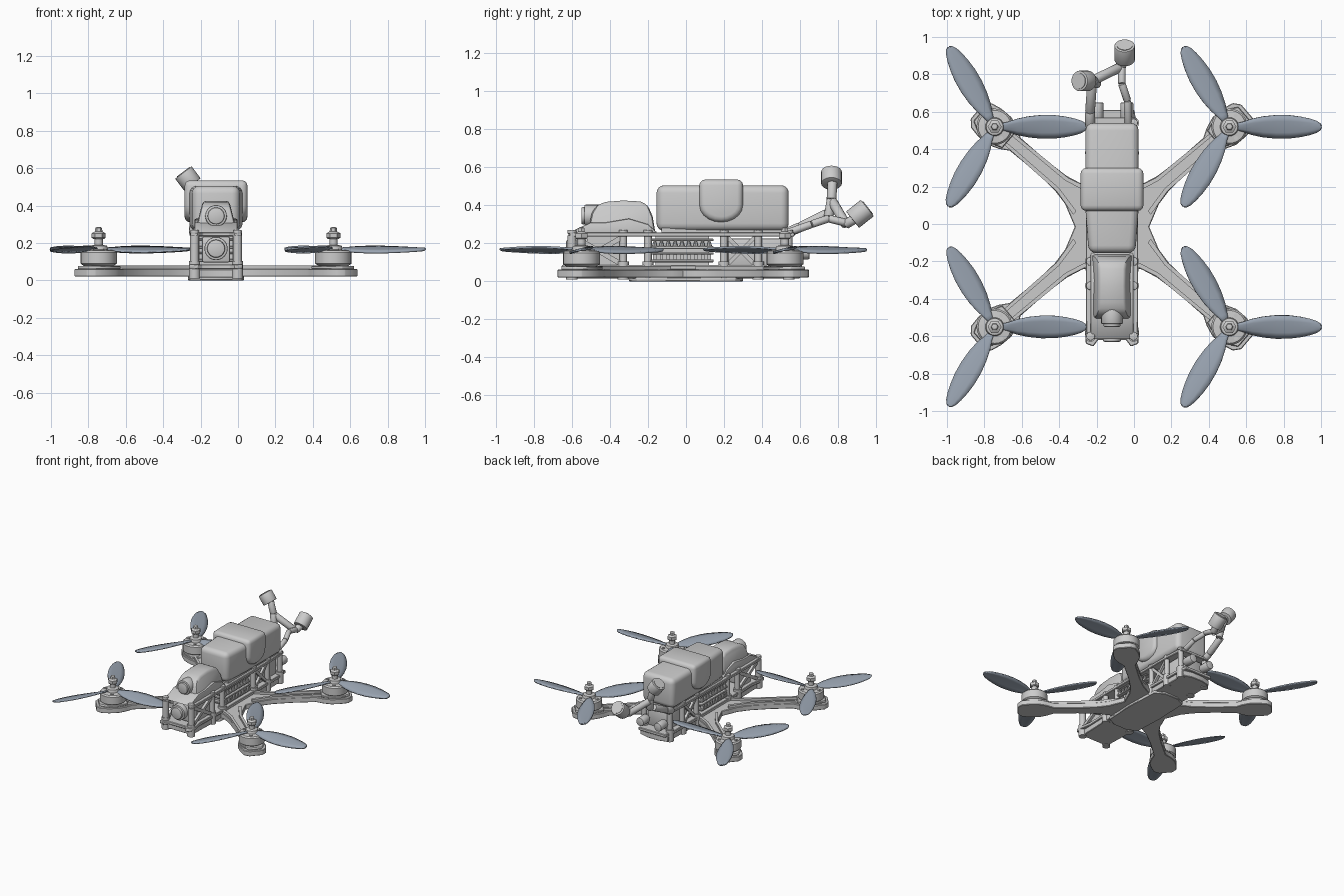
import bpy, bmesh, math
from mathutils import Vector, Matrix

if "Cube" in bpy.data.objects:
    bpy.data.objects.remove(bpy.data.objects["Cube"])

CX, CY = -0.1175, -0.015            # centre of the frame
MX, MY = 0.6275, 0.535              # motor offsets from that centre
CORNERS = [(sx, sy) for sx in (-1, 1) for sy in (-1, 1)]


def finish(name, bm, bevel=0, segs=2):
    bmesh.ops.recalc_face_normals(bm, faces=bm.faces)
    if bevel:
        edges = [e for e in bm.edges if len(e.link_faces) == 2 and e.calc_face_angle(0) > 0.6]
        bmesh.ops.bevel(bm, geom=edges, offset=bevel, segments=segs,
                        affect='EDGES', profile=0.5, clamp_overlap=True)
    me = bpy.data.meshes.new(name)
    bm.to_mesh(me)
    bm.free()
    ob = bpy.data.objects.new(name, me)
    bpy.context.collection.objects.link(ob)
    return ob


def prism(name, pts, axis, lo, hi, bevel=0, segs=2):
    place = {'x': lambda a, b, t: (t, a, b), 'y': lambda a, b, t: (a, t, b),
             'z': lambda a, b, t: (a, b, t)}[axis]
    bm = bmesh.new()
    rings = [[bm.verts.new(place(a, b, t)) for a, b in pts] for t in (lo, hi)]
    n = len(pts)
    for r in rings:
        bm.faces.new(r)
    for i in range(n):
        j = (i + 1) % n
        bm.faces.new((rings[0][i], rings[0][j], rings[1][j], rings[1][i]))
    return finish(name, bm, bevel, segs)


def box(name, x, y, z, bevel=0, segs=2):
    return prism(name, [(x[0], y[0]), (x[1], y[0]), (x[1], y[1]), (x[0], y[1])],
                 'z', z[0], z[1], bevel, segs)


def rod(name, p0, p1, r, n=16, bevel=0, r2=None):
    p0, p1 = Vector(p0), Vector(p1)
    d = p1 - p0
    m = Matrix.Translation((p0 + p1) / 2) @ d.to_track_quat('Z', 'Y').to_matrix().to_4x4()
    bm = bmesh.new()
    bmesh.ops.create_cone(bm, cap_ends=True, segments=n, radius1=r,
                          radius2=r if r2 is None else r2, depth=d.length, matrix=m)
    return finish(name, bm, bevel)


def lathe(name, x, y, profile, n=24):
    bm = bmesh.new()
    rings = [[bm.verts.new((x + r * math.cos(2 * math.pi * i / n),
                            y + r * math.sin(2 * math.pi * i / n), z)) for i in range(n)]
             for r, z in profile]
    for a, b in zip(rings, rings[1:]):
        for i in range(n):
            j = (i + 1) % n
            bm.faces.new((a[i], a[j], b[j], b[i]))
    bm.faces.new(rings[0])
    bm.faces.new(rings[-1])
    return finish(name, bm)


def mirror_outline(half):           # half outline (half width, y) -> closed outline about CX
    return [(CX + w, y) for w, y in half] + [(CX - w, y) for w, y in reversed(half)]


blade_mat = bpy.data.materials.new("propeller_tint")
blade_mat.diffuse_color = (0.32, 0.37, 0.44, 0.85)
blade_mat.use_nodes = True
blade_mat.node_tree.nodes["Principled BSDF"].inputs["Base Color"].default_value = blade_mat.diffuse_color

# Arms with flared roots and wide motor pads
ARM = [(0.0, 0.13), (0.15, 0.13), (0.21, 0.10), (0.27, 0.07), (0.36, 0.05), (0.5, 0.042), (0.68, 0.045),
       (0.73, 0.075), (0.79, 0.097), (0.86, 0.097), (0.92, 0.085), (0.95, 0.05)]
for sx, sy in CORNERS:
    tag = ("left" if sx < 0 else "right") + ("_front" if sy < 0 else "_back")
    u = Vector((sx * MX, sy * MY)).normalized()
    v = Vector((-u.y, u.x))
    c = Vector((CX, CY))

    def at(d, w):
        return tuple(c + u * d + v * w)
    prism("arm_" + tag, [at(d, w) for d, w in ARM] + [at(d, -w) for d, w in reversed(ARM)],
          'z', 0.02, 0.062, 0.004, 1)
    for s in (-1, 1):
        prism("arm_rail_" + tag, [at(0.2, s * 0.085), at(0.35, s * 0.047), at(0.72, s * 0.04),
                                  at(0.72, s * 0.022), at(0.35, s * 0.026), at(0.2, s * 0.06)],
              'z', 0.06, 0.08)
    prism("motor_pad_" + tag, [at(0.72, 0.06), at(0.8, 0.088), at(0.86, 0.088), at(0.93, 0.05),
                               at(0.93, -0.05), at(0.86, -0.088), at(0.8, -0.088), at(0.72, -0.06)],
          'z', 0.06, 0.078, 0.004, 1)
    # Motor: base, stator, bell, shaft and nut
    x, y = CX + sx * MX, CY + sy * MY
    lathe("motor_" + tag, x, y, [(0.075, 0.075), (0.09, 0.085), (0.097, 0.09), (0.097, 0.15),
                                 (0.088, 0.16), (0.05, 0.164), (0.045, 0.185), (0.022, 0.19),
                                 (0.022, 0.222)])
    lathe("prop_nut_" + tag, x, y, [(0.03, 0.222), (0.037, 0.228), (0.037, 0.252), (0.02, 0.262),
                                    (0.018, 0.28), (0.01, 0.285)], 6)
    for k in range(6):
        a = k * math.pi / 3
        rod("motor_screw_" + tag, (x + 0.07 * math.cos(a), y + 0.07 * math.sin(a), 0.155),
            (x + 0.07 * math.cos(a), y + 0.07 * math.sin(a), 0.168), 0.011, 8)

# Three-blade propellers: pitched, cambered blades
STATIONS = [(0.03, 0.016), (0.07, 0.025), (0.12, 0.042), (0.18, 0.055), (0.25, 0.062), (0.32, 0.061),
            (0.38, 0.053), (0.43, 0.042), (0.465, 0.030), (0.485, 0.016), (0.49, 0.004)]
bm = bmesh.new()
for k in range(3):
    rot = Matrix.Rotation(k * 2 * math.pi / 3, 3, 'Z')
    rows = []
    for r, w in STATIONS:
        pitch = math.radians(20 - 22 * r)
        rows.append([bm.verts.new(rot @ Vector((r, t * w * math.cos(pitch),
                     t * w * math.sin(pitch) + 0.004 * (1 - t * t)))) for t in (-1, -0.5, 0, 0.5, 1)])
    for a, b in zip(rows, rows[1:]):
        for i in range(4):
            bm.faces.new((a[i], b[i], b[i + 1], a[i + 1]))
prop = finish("propeller", bm)
prop.data.materials.append(blade_mat)
for i, (sx, sy) in enumerate(CORNERS):
    p = prop if i == 0 else prop.copy()
    if i:
        bpy.context.collection.objects.link(p)
    p.location = (CX + sx * MX, CY + sy * MY, 0.165)
    m = p.modifiers.new("thickness", 'SOLIDIFY')
    m.thickness, m.offset = 0.006, 0

# Frame plates
prism("bottom_plate", mirror_outline([(0.06, -0.3), (0.14, -0.26), (0.15, -0.02), (0.14, 0.26), (0.06, 0.3)]),
      'z', 0.0, 0.022, 0.004, 1)
prism("middle_plate", mirror_outline([(0.075, -0.62), (0.1, -0.655), (0.14, -0.64), (0.145, -0.58), (0.13, -0.5),
      (0.14, -0.2), (0.14, 0.2), (0.135, 0.5), (0.12, 0.61), (0.06, 0.61)]), 'z', 0.06, 0.085, 0.004, 1)
prism("lower_rail_plate", mirror_outline([(0.07, -0.6), (0.12, -0.63), (0.13, -0.3), (0.13, 0.3),
      (0.125, 0.58), (0.05, 0.6)]), 'z', 0.015, 0.06, 0.004, 1)
prism("top_plate", mirror_outline([(0.07, -0.56), (0.1, -0.62), (0.135, -0.61), (0.14, -0.5), (0.14, 0.4),
      (0.13, 0.57), (0.06, 0.57)]), 'z', 0.235, 0.258, 0.004, 1)

# Standoffs, front cage and side cheeks, mirrored left and right
for s in (-1, 1):
    for y in (-0.6, -0.33, -0.2, 0.2, 0.38, 0.54):
        x = CX + s * 0.115
        rod("standoff", (x, y, 0.08), (x, y, 0.24), 0.02 if y > -0.5 else 0.024, 12)
        rod("standoff_screw", (x, y, 0.25), (x, y, 0.27), 0.024, 10, 0.004)
        rod("standoff_foot", (x, y, 0.01), (x, y, 0.105), 0.03, 12)
    xs = (CX + s * 0.115 - 0.01, CX + s * 0.115 + 0.01)
    for ya, yb in ((-0.58, -0.34), (0.22, 0.36)):
        for za, zb in ((0.09, 0.23), (0.23, 0.09)):
            prism("cheek_brace", [(ya, za - 0.015), (yb, zb - 0.015), (yb, zb + 0.015),
                                  (ya, za + 0.015)], 'x', *xs)
    box("cheek_panel", (CX + s * 0.095 - 0.006, CX + s * 0.095 + 0.006), (-0.52, -0.34), (0.08, 0.24))
    # Row of capacitors along the electronics stack
    for k in range(9):
        y = -0.165 + k * 0.036
        rod("stack_capacitor", (CX + s * 0.115, y, 0.185), (CX + s * 0.115, y, 0.212), 0.014, 8, 0, 0.006)
        box("stack_solder_pad", (CX + s * 0.12 - 0.012, CX + s * 0.12 + 0.012), (y - 0.009, y + 0.009),
            (0.115, 0.14))
    # Rear plugs
    x = CX + s * 0.08
    rod("rear_plug", (x, 0.56, 0.15), (x, 0.65, 0.15), 0.035, 12, 0.008)

# Electronics between the plates
for z0, z1, w in ((0.1, 0.115, 0.13), (0.14, 0.152, 0.125), (0.17, 0.185, 0.13), (0.212, 0.224, 0.125)):
    box("stack_board", (CX - w, CX + w), (-0.185, 0.145), (z0, z1), 0.003, 1)
box("stack_core", (CX - 0.09, CX + 0.09), (-0.16, 0.12), (0.08, 0.235))
box("video_transmitter", (CX - 0.095, CX + 0.095), (0.22, 0.53), (0.08, 0.225), 0.012)

# Front flight camera
box("flight_camera", (CX - 0.075, CX + 0.075), (-0.57, -0.4), (0.095, 0.235), 0.012)
rod("flight_camera_barrel", (CX, -0.5, 0.17), (CX, -0.61, 0.17), 0.062, 24, 0.006)
rod("flight_camera_lens", (CX, -0.6, 0.17), (CX, -0.63, 0.17), 0.048, 24, 0.008)

# Action camera hump, narrowing towards the top
hump = prism("action_camera_fairing", [(-0.5, 0.25), (-0.51, 0.29), (-0.495, 0.36), (-0.47, 0.4), (-0.42, 0.418),
             (-0.33, 0.425), (-0.24, 0.42), (-0.2, 0.4), (-0.175, 0.34), (-0.16, 0.25)],
             'x', CX - 0.11, CX + 0.11, 0.02)
for v in hump.data.vertices:
    v.co.x = CX + (v.co.x - CX) * (1 - 0.35 * max(0, v.co.z - 0.27) / 0.15)
prism("action_camera_skirt", [(-0.62, 0.255), (-0.5, 0.31), (-0.42, 0.31), (-0.3, 0.33), (-0.2, 0.3),
                              (-0.15, 0.255)], 'x', CX - 0.115, CX + 0.115, 0.008)
rod("action_camera_barrel", (CX, -0.45, 0.345), (CX, -0.535, 0.345), 0.058, 24, 0.006)
rod("action_camera_lens", (CX, -0.53, 0.345), (CX, -0.55, 0.345), 0.045, 24, 0.006)

# Battery and its strap
prism("battery", [(CX - 0.125, -0.155), (CX + 0.125, -0.155), (CX + 0.142, 0.08), (CX + 0.142, 0.54),
                  (CX - 0.142, 0.54), (CX - 0.142, 0.08)], 'z', 0.265, 0.505, 0.04, 4)
box("battery_pad", (CX - 0.12, CX + 0.12), (-0.13, 0.52), (0.25, 0.28))
arc = [(0.185 + 0.115 * math.cos(a), 0.4 + 0.09 * math.sin(a))
       for a in [math.pi * (1 + k / 10) for k in range(11)]]
prism("battery_strap", [(0.07, 0.535)] + arc + [(0.3, 0.535)], 'x', CX - 0.168, CX + 0.168, 0.03, 3)

# Rear antenna mount: struts, forked stalks and two capped antennas
def stalk(name, pts, r):
    for a, b in zip(pts, pts[1:]):
        rod(name, a, b, r, 12, 0.004)


stalk("antenna_strut_left", [(-0.235, 0.52, 0.25), (-0.235, 0.6, 0.285), (-0.225, 0.74, 0.355)], 0.026)
stalk("antenna_strut_right", [(-0.03, 0.52, 0.25), (-0.035, 0.66, 0.3), (-0.065, 0.75, 0.33),
                              (-0.065, 0.85, 0.305)], 0.02)
stalk("antenna_stalk_upper", [(-0.2, 0.75, 0.34), (-0.215, 0.765, 0.43), (-0.245, 0.77, 0.52)], 0.026)
stalk("antenna_stalk_lower", [(-0.215, 0.77, 0.42), (-0.07, 0.84, 0.3), (-0.05, 0.89, 0.33)], 0.026)
for name, c, d, h in (("antenna_upper", (-0.268, 0.765, 0.545), (-0.6, 0, 0.8), 0.04),
                      ("antenna_lower", (-0.05, 0.915, 0.355), (0, 0.78, 0.62), 0.05)):
    c, d = Vector(c), Vector(d)
    rod(name, c - d * h, c + d * h, 0.055, 20, 0.004)
    rod(name + "_rim", c + d * (h - 0.01), c + d * (h + 0.004), 0.042, 20)

# Smooth the curved parts, keep hard edges
bpy.ops.object.select_all(action='SELECT')
bpy.context.view_layer.objects.active = prop
bpy.ops.object.shade_smooth_by_angle(angle=math.radians(35))
